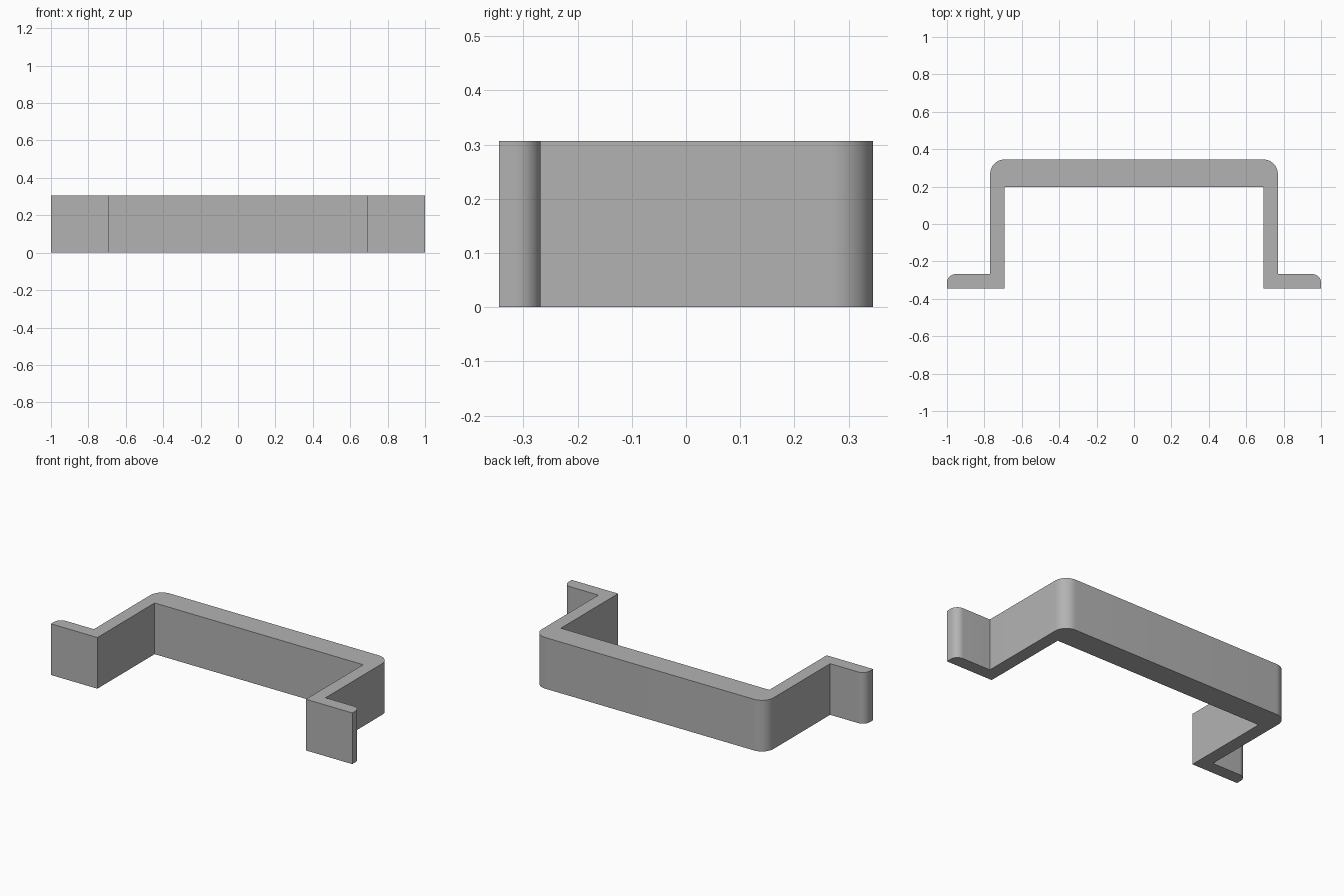
import bpy
import bmesh
from math import sin, cos, pi, radians

cube = bpy.data.objects.get("Cube")
if cube:
    bpy.data.objects.remove(cube, do_unlink=True)

HEIGHT = 0.307
FRONT, BACK = -0.345, 0.345
THICK = 0.077

grey = bpy.data.materials.new("plain grey")
grey.use_nodes = True
colour = (0.45, 0.45, 0.45, 1)
grey.diffuse_color = colour
grey.node_tree.nodes["Principled BSDF"].inputs["Base Color"].default_value = colour


def rounded_corner(x, y, r, steps=12):
    """Quarter arc, from the outer side to the back, for a corner at (x, y)."""
    return [(x - r + r * cos(a), y - r + r * sin(a))
            for a in (pi / 2 * i / steps for i in range(steps + 1))]


# Left half of the outline, from the inner back wall round to the outer back wall
half = [(0.692, 0.198), (0.692, FRONT), (1.0, FRONT)]
half += rounded_corner(1.0, FRONT + THICK, 0.046)
half += [(0.692 + THICK, FRONT + THICK)]
half += rounded_corner(0.692 + THICK, BACK, THICK)
outline = half + [(-x, y) for x, y in reversed(half)]

# Extrude the outline upwards into the bracket
bm = bmesh.new()
base = bm.faces.new([bm.verts.new((x, y, 0)) for x, y in outline])
top = bmesh.ops.extrude_face_region(bm, geom=[base], use_keep_orig=True)
bmesh.ops.translate(bm, vec=(0, 0, HEIGHT),
                    verts=[v for v in top["geom"] if isinstance(v, bmesh.types.BMVert)])
bmesh.ops.recalc_face_normals(bm, faces=bm.faces)
mesh = bpy.data.meshes.new("bracket")
bm.to_mesh(mesh)
bm.free()
mesh.materials.append(grey)

bracket = bpy.data.objects.new("bracket", mesh)
bpy.context.collection.objects.link(bracket)
bpy.ops.object.select_all(action="DESELECT")
bracket.select_set(True)
bpy.context.view_layer.objects.active = bracket
bpy.ops.object.shade_smooth_by_angle(angle=radians(30))
